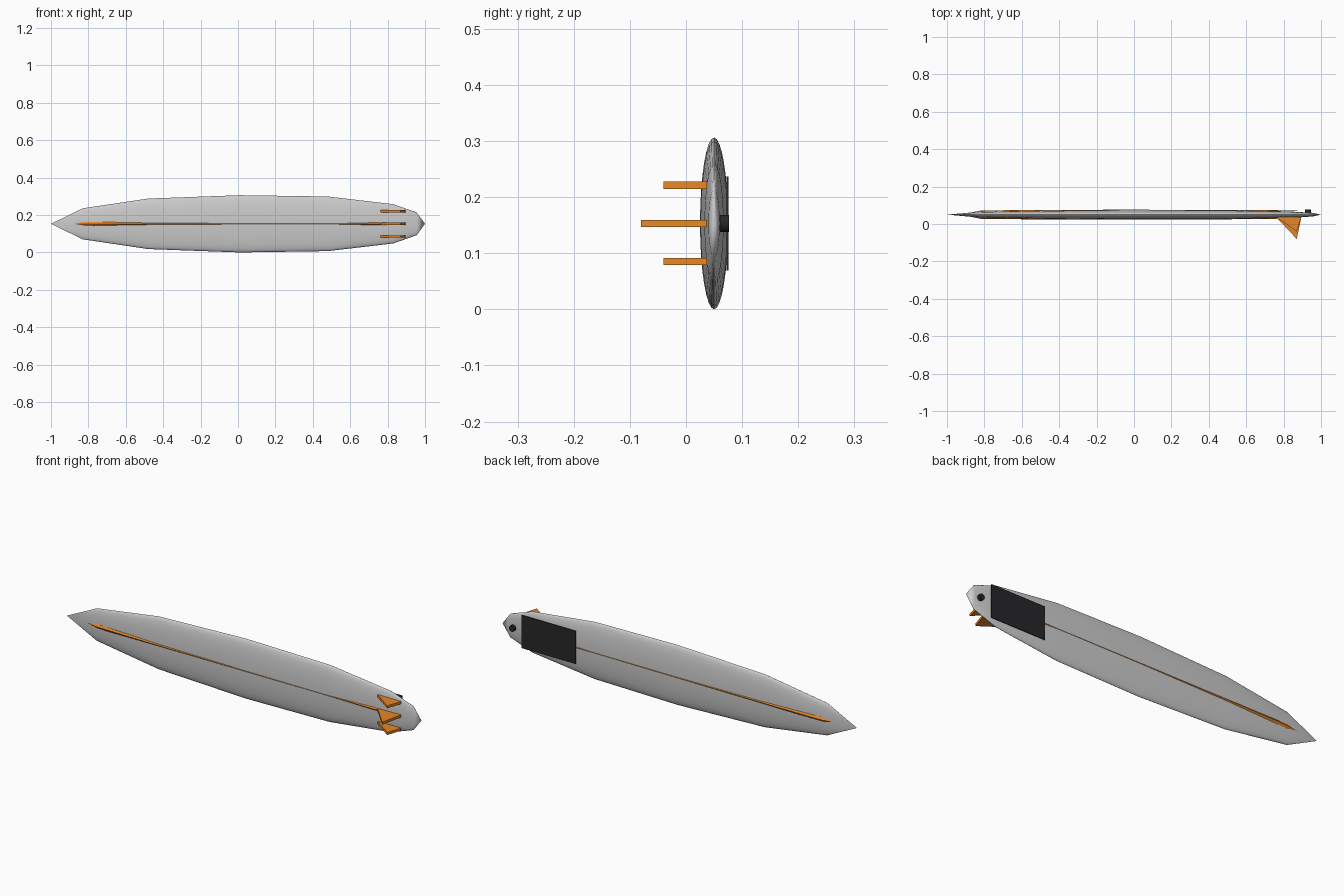
import bpy, bmesh, math

if "Cube" in bpy.data.objects:
    bpy.data.objects.remove(bpy.data.objects["Cube"])

CY, CZ = 0.05, 0.153  # centre line of the board


def material(name, color):
    m = bpy.data.materials.new(name)
    m.diffuse_color = (*color, 1)
    m.use_nodes = True
    m.node_tree.nodes["Principled BSDF"].inputs["Base Color"].default_value = m.diffuse_color
    return m


ORANGE = material("orange", (0.80, 0.24, 0.02))
BLACK = material("black", (0.02, 0.02, 0.022))


def finish(bm, name, mat=None, smooth=False):
    bmesh.ops.recalc_face_normals(bm, faces=bm.faces)
    mesh = bpy.data.meshes.new(name)
    bm.to_mesh(mesh)
    bm.free()
    ob = bpy.data.objects.new(name, mesh)
    bpy.context.collection.objects.link(ob)
    if mat:
        mesh.materials.append(mat)
    if smooth:
        bpy.ops.object.select_all(action='DESELECT')
        ob.select_set(True)
        bpy.context.view_layer.objects.active = ob
        bpy.ops.object.shade_smooth_by_angle(angle=math.radians(40))
    return ob


def loft(name, start, stations, end, sides, mat=None):
    """Elliptical sections (x, half thickness, half width) closed to a point at both ends."""
    bm = bmesh.new()
    rings = []
    for x, hy, hz in stations:
        angles = [2 * math.pi * i / sides for i in range(sides)]
        rings.append([bm.verts.new((x, CY + hy * math.cos(a), CZ + hz * math.sin(a))) for a in angles])
    for r, s in zip(rings, rings[1:]):
        for i in range(sides):
            j = (i + 1) % sides
            bm.faces.new((r[i], r[j], s[j], s[i]))
    for x, ring in ((start, rings[0]), (end, rings[-1])):
        tip = bm.verts.new((x, CY, CZ))
        for i in range(sides):
            bm.faces.new((ring[i], ring[(i + 1) % sides], tip))
    return finish(bm, name, mat, True)


def prism(name, profile, z, depth, mat):
    """Flat x-y profile extruded along z around a centre."""
    bm = bmesh.new()
    face = bm.faces.new([bm.verts.new((x, y, z - depth / 2)) for x, y in profile])
    new = bmesh.ops.extrude_face_region(bm, geom=[face])["geom"]
    verts = [v for v in new if isinstance(v, bmesh.types.BMVert)]
    bmesh.ops.translate(bm, verts=verts, vec=(0, 0, depth))
    return finish(bm, name, mat)


# Board body
loft("board", -1.0, [
    (-0.83, 0.015, 0.083), (-0.48, 0.022, 0.135), (0.01, 0.025, 0.153),
    (0.48, 0.024, 0.146), (0.83, 0.017, 0.105), (0.955, 0.010, 0.061)], 1.0, 32)

# Centre stringer, showing on both faces
loft("stringer", -0.93, [
    (-0.82, 0.022, 0.015), (-0.53, 0.0255, 0.014), (0.0, 0.0265, 0.013),
    (0.45, 0.0248, 0.012), (0.75, 0.024, 0.013)], 0.90, 8, ORANGE)

# Three fins
for name, z, tip in (("centre_fin", CZ, -0.08), ("upper_fin", CZ + 0.068, -0.04),
                     ("lower_fin", CZ - 0.068, -0.04)):
    prism(name, [(0.76, 0.037), (0.87, tip), (0.895, 0.037)], z, 0.013, ORANGE)

# Traction pad on the deck
prism("traction_pad", [(0.57, 0.0725), (0.875, 0.0725), (0.875, 0.076), (0.57, 0.076)], CZ, 0.168, BLACK)

# Leash plug
bm = bmesh.new()
bmesh.ops.create_cone(bm, cap_ends=True, segments=16, radius1=0.015, radius2=0.015, depth=0.018)
for v in bm.verts:
    x, y, z = v.co
    v.co = (0.93 + x, 0.068 + z, CZ + y)
finish(bm, "leash_plug", BLACK, True)
